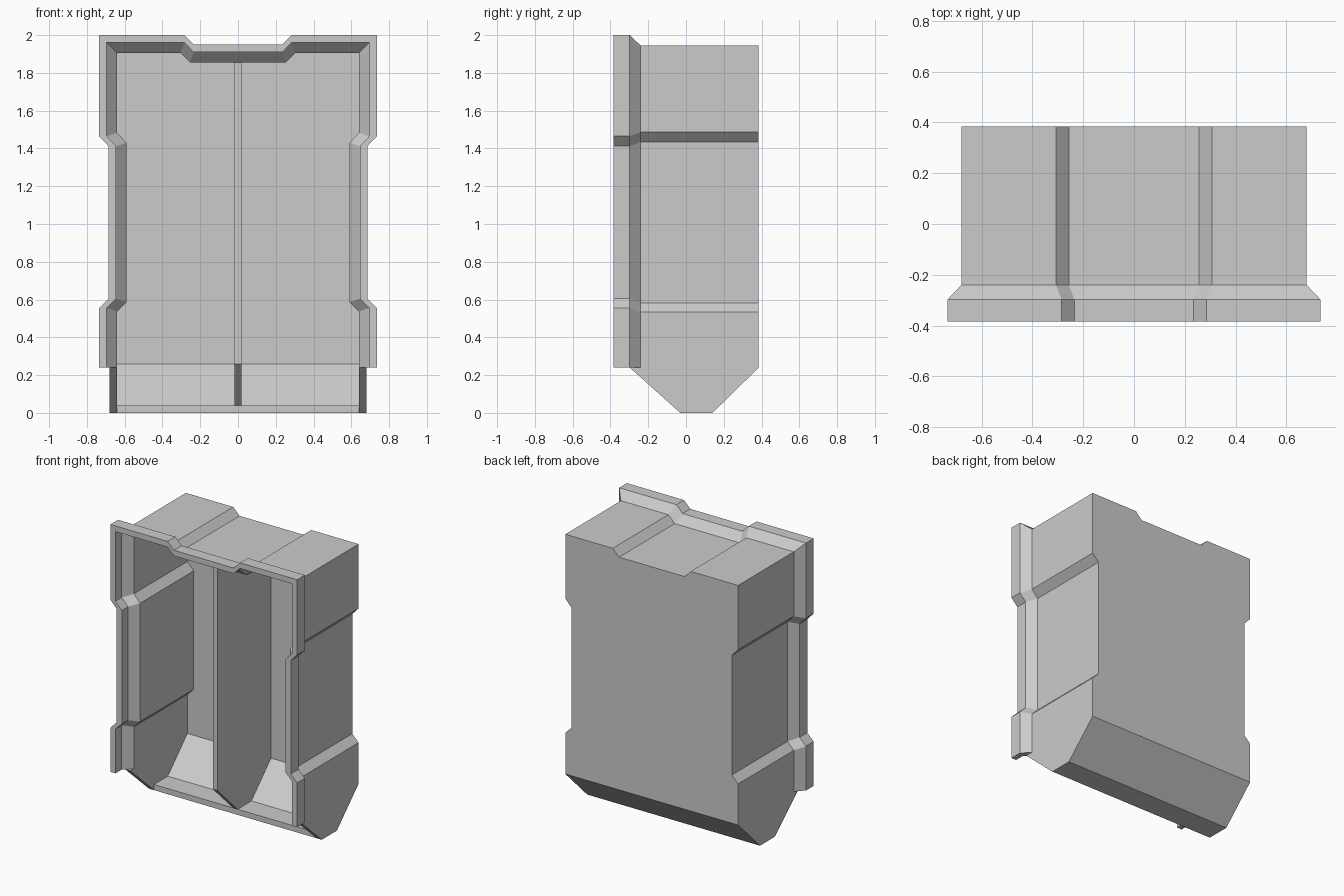
import bpy, bmesh

if "Cube" in bpy.data.objects:
    bpy.data.objects.remove(bpy.data.objects["Cube"])


def finish(name, bm):
    bmesh.ops.recalc_face_normals(bm, faces=bm.faces)
    mesh = bpy.data.meshes.new(name)
    bm.to_mesh(mesh)
    bm.free()
    bpy.context.collection.objects.link(bpy.data.objects.new(name, mesh))


def prism(name, profile, x0, x1):
    """Extrude a (y, z) profile along x."""
    bm = bmesh.new()
    face = bm.faces.new([bm.verts.new((x0, y, z)) for y, z in profile])
    ext = bmesh.ops.extrude_face_region(bm, geom=[face])
    verts = [g for g in ext["geom"] if isinstance(g, bmesh.types.BMVert)]
    bmesh.ops.translate(bm, verts=verts, vec=(x1 - x0, 0, 0))
    finish(name, bm)


def arch(d, k):
    """Notched arch outline in (x, z), inset by d with corners shifted by k."""
    half = [(.735 - d, .24), (.735 - d, .555 - k), (.685 - d, .605 - k),
            (.685 - d, 1.412 + k), (.735 - d, 1.465 + k), (.735 - d, 2 - d),
            (.285 + k, 2 - d), (.235 + k, 1.95 - d)]
    return half + [(-x, z) for x, z in reversed(half)]


# Bin shell with flared front flange: inset, corner shift, y of each section
sections = [(.055, .022, .385), (.055, .022, -.24), (0, 0, -.298), (0, 0, -.385),
            (.04, 0, -.385), (.04, 0, -.315), (.095, .018, -.257), (.095, .018, .345)]
bm = bmesh.new()
rows = [[bm.verts.new((x, y, z)) for x, z in arch(d, k)] for d, k, y in sections]
for a, b in zip(rows, rows[1:]):
    for i in range(len(a) - 1):
        bm.faces.new((a[i], a[i + 1], b[i + 1], b[i]))
outer, inner = rows[0], rows[-1]
bm.faces.new(outer)                                             # back outside
bm.faces.new(inner)                                             # back inside
bm.faces.new((outer[0], outer[-1], inner[-1], inner[0]))        # back wall underside
for end in (0, -1):
    bm.faces.new([row[end] for row in rows])                    # leg undersides
finish("bin_shell", bm)

# Tapered lower side walls
side = [(-.298, .24), (-.03, 0), (.14, 0), (.385, .24)]
for label, s in (("right", 1), ("left", -1)):
    prism("lower_side_wall_" + label, side, s * .64, s * .68)

# Floor and sloped lower back
prism("floor", [(-.03, 0), (.14, 0), (.385, .24), (.345, .26), (.125, .04), (-.03, .04)],
      -.64, .64)

# Central divider
prism("divider", [(-.257, 1.855), (-.257, .26), (-.03, .04), (.125, .04),
                  (.345, .26), (.345, 1.855)], -.018, .018)
